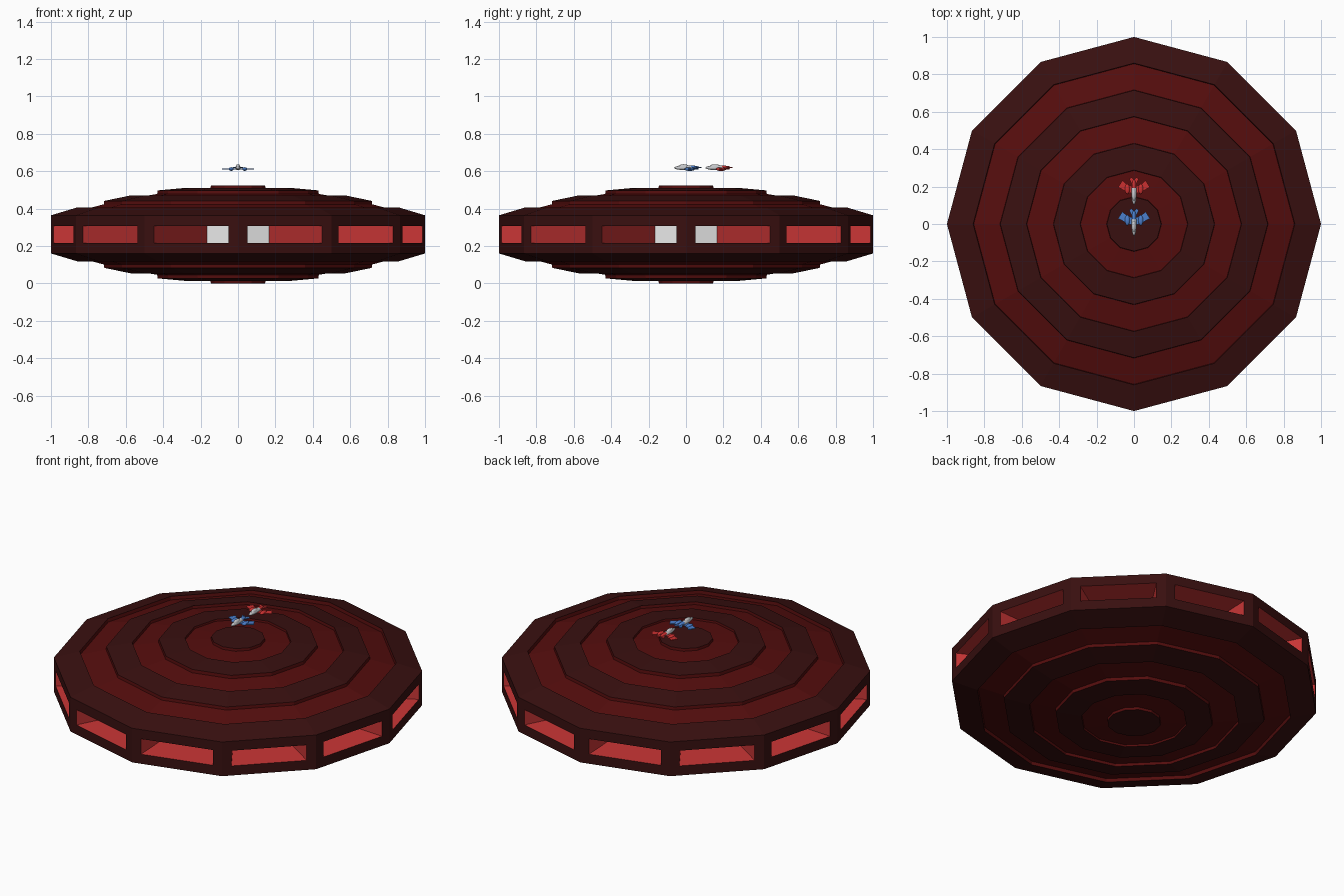
import bpy, bmesh, math
from mathutils import Vector

if "Cube" in bpy.data.objects:
    bpy.data.objects.remove(bpy.data.objects["Cube"])

SIDES = 12
HEIGHT = 0.524


def material(name, rgb):
    m = bpy.data.materials.new(name)
    m.use_nodes = True
    m.diffuse_color = (*rgb, 1)
    bsdf = next(n for n in m.node_tree.nodes if n.type == 'BSDF_PRINCIPLED')
    bsdf.inputs["Base Color"].default_value = (*rgb, 1)
    bsdf.inputs["Roughness"].default_value = 0.7
    return m


dark = material("dark maroon", (0.04, 0.005, 0.005))
maroon = material("maroon", (0.09, 0.004, 0.004))
red = material("bay red", (0.6, 0.037, 0.037))
white = material("white", (1, 1, 1))
blue = material("ship blue", (0.07, 0.21, 0.6))
ship_red = material("ship red", (0.6, 0.03, 0.03))
grey = material("ship grey", (0.55, 0.56, 0.58))


def finish(name, bm, mats):
    bmesh.ops.remove_doubles(bm, verts=bm.verts, dist=0.00001)
    bmesh.ops.recalc_face_normals(bm, faces=bm.faces)
    mesh = bpy.data.meshes.new(name)
    bm.to_mesh(mesh)
    bm.free()
    for m in mats:
        mesh.materials.append(m)
    ob = bpy.data.objects.new(name, mesh)
    bpy.context.collection.objects.link(ob)
    return ob


def face(bm, points, index=0):
    f = bm.faces.new([bm.verts.new(p) for p in points])
    f.material_index = index


def ring(r, z):
    return [Vector((r * math.cos(math.tau * i / SIDES),
                    r * math.sin(math.tau * i / SIDES), z)) for i in range(SIDES)]


# Stepped saucer: raised dark rings alternate with recessed maroon ones
DARK, MAROON, BAY, GLOW = range(4)
profile = [(1, 0.364, DARK), (0.86, 0.406, MAROON), (0.857, 0.386, MAROON),
           (0.717, 0.423, MAROON), (0.715, 0.441, DARK), (0.575, 0.47, MAROON),
           (0.573, 0.454, MAROON), (0.432, 0.478, MAROON), (0.43, 0.497, DARK),
           (0.288, 0.51, MAROON), (0.286, 0.499, MAROON), (0.147, 0.509, MAROON),
           (0.145, HEIGHT, DARK)]
bm = bmesh.new()
for flip in (False, True):
    loops = [ring(r, HEIGHT - z if flip else z) for r, z, _ in profile]
    for a, b, (_, _, index) in zip(loops, loops[1:], profile):
        for i in range(SIDES):
            j = (i + 1) % SIDES
            face(bm, (a[i], a[j], b[j], b[i]), index)
    face(bm, loops[-1], DARK)

# Rim with a deep bay in each side, narrowing toward the centre
low, high = ring(1, HEIGHT - 0.364), ring(1, 0.364)
for i in range(SIDES):
    j = (i + 1) % SIDES
    outer = [low[i], low[j], high[j], high[i]]
    opening = []
    for t, z in ((0.1, 0.217), (0.9, 0.217), (0.9, 0.308), (0.1, 0.308)):
        p = low[i].lerp(low[j], t)
        opening.append(Vector((p.x, p.y, z)))
    end = [Vector((p.x * 0.366, p.y * 0.366, p.z)) for p in opening]
    for k in range(4):
        n = (k + 1) % 4
        face(bm, (outer[k], outer[n], opening[n], opening[k]), DARK)
        face(bm, (opening[k], opening[n], end[n], end[k]), BAY)
    face(bm, end, GLOW)
finish("saucer_hull", bm, [dark, maroon, red, white])


# Small fighters hovering above the saucer
def ellipsoid(name, centre, size, mat, segments=10):
    bm = bmesh.new()
    bmesh.ops.create_uvsphere(bm, u_segments=segments, v_segments=8, radius=1)
    for v in bm.verts:
        v.co = Vector([c + s * q for c, s, q in zip(centre, size, v.co.xzy)])
    ob = finish(name, bm, [mat])
    for p in ob.data.polygons:
        p.use_smooth = True


def plate(name, outline, y, z, mat, thick=0.005):
    for side, label in ((1, "left"), (-1, "right")):
        bm = bmesh.new()
        face(bm, [(side * px, y + py, z) for px, py in outline])
        top = bmesh.ops.extrude_face_region(bm, geom=bm.faces[:])
        for v in top["geom"]:
            if isinstance(v, bmesh.types.BMVert):
                v.co.z += thick
        finish(f"{name}_{label}", bm, [mat])


wing = [(0.008, -0.005), (0.035, 0.002), (0.085, 0.03), (0.062, 0.066),
        (0.035, 0.042), (0.008, 0.035)]
tail = [(0.0, 0.035), (0.012, 0.045), (0.026, 0.075), (0.012, 0.082), (0.0, 0.068)]


def fighter(name, y, mat):
    ellipsoid(name + "_fuselage", (0, y, 0.618), (0.014, 0.064, 0.013), grey)
    ellipsoid(name + "_canopy", (0, y - 0.012, 0.624), (0.012, 0.03, 0.013), mat if y > 1 else grey)
    ellipsoid(name + "_spine", (0, y + 0.03, 0.62), (0.012, 0.042, 0.01), mat)
    for side, label in ((1, "left"), (-1, "right")):
        ellipsoid(f"{name}_pod_{label}", (side * 0.036, y + 0.02, 0.611),
                  (0.014, 0.028, 0.01), mat)
    plate(name + "_wing", wing, y, 0.609, mat)
    plate(name + "_tail", tail, y, 0.616, mat)


fighter("blue_fighter", 0.0, blue)
fighter("red_fighter", 0.167, ship_red)
